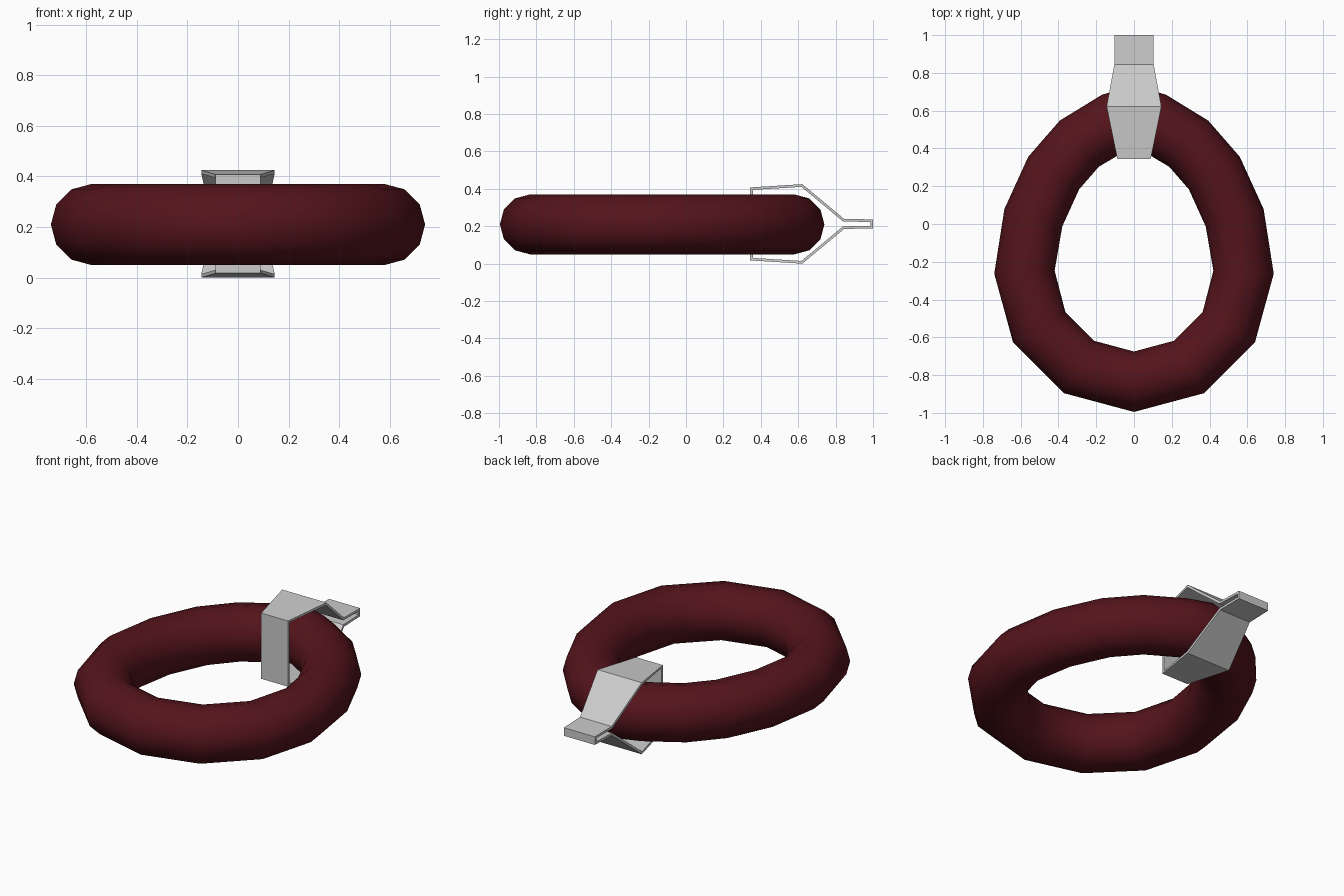
import bpy, bmesh, math
from mathutils import Vector

if "Cube" in bpy.data.objects:
    bpy.data.objects.remove(bpy.data.objects["Cube"])

MID = 0.2125


def finish(bm, name):
    bmesh.ops.recalc_face_normals(bm, faces=bm.faces[:])
    me = bpy.data.meshes.new(name)
    bm.to_mesh(me)
    bm.free()
    ob = bpy.data.objects.new(name, me)
    bpy.context.collection.objects.link(ob)
    return ob


# Ring: 12-sided tube swept along an egg-shaped closed path
R, CY, TUBE, SIDES = 0.58, -0.255, 0.16, 12
half = [(R * math.sin(math.radians(a)), CY - R * math.cos(math.radians(a)))
        for a in (0, 30, 60, 90)]
half += [(0.533, 0.033), (0.425, 0.27), (0.29, 0.425), (0.1, 0.54), (0, 0.58)]
path = [Vector(p) for p in half + [(-x, y) for x, y in half[-2:0:-1]]]

bm = bmesh.new()
rings = []
for i, p in enumerate(path):
    a = (p - path[i - 1]).normalized()
    b = (path[(i + 1) % len(path)] - p).normalized()
    t = (a + b).normalized()
    out = Vector((t.y, -t.x))
    ring = []
    for k in range(SIDES):
        ang = math.tau * k / SIDES
        q = p + out * TUBE * math.cos(ang)
        ring.append(bm.verts.new((q.x, q.y, 0.21 + TUBE * math.sin(ang))))
    rings.append(ring)
for i, r in enumerate(rings):
    s = rings[(i + 1) % len(rings)]
    for k in range(SIDES):
        n = (k + 1) % SIDES
        bm.faces.new((r[k], s[k], s[n], r[n]))
body = finish(bm, "ring_tube")
for f in body.data.polygons:
    f.use_smooth = True
mat = bpy.data.materials.new("dark_red")
mat.diffuse_color = (0.09, 0.007, 0.011, 1)
mat.use_nodes = True
mat.node_tree.nodes["Principled BSDF"].inputs["Base Color"].default_value = mat.diffuse_color
body.data.materials.append(mat)

# Clip: thin bent strip around the ring; (y, height from middle, half width)
T = 0.014
prof = [(0.343, 0.195, 0.088), (0.622, 0.2125, 0.145),
        (0.845, 0.027, 0.104), (1.0, 0.024, 0.102)]
loop = prof + [(y, -h, w) for y, h, w in reversed(prof)]
pts = [Vector((y, h)) for y, h, w in loop]

bm = bmesh.new()
sections = []
for i, p in enumerate(pts):
    a = (p - pts[i - 1]).normalized()
    b = (pts[(i + 1) % len(pts)] - p).normalized()
    na, nb = Vector((a.y, -a.x)), Vector((b.y, -b.x))
    inner = p + (na + nb) * T / (1 + na.dot(nb))
    w = loop[i][2]
    sections.append([bm.verts.new((x, q.x, MID + q.y))
                     for x, q in ((-w, p), (w, p), (w, inner), (-w, inner))])
for i, r in enumerate(sections):
    s = sections[(i + 1) % len(sections)]
    for k in range(4):
        n = (k + 1) % 4
        bm.faces.new((r[k], s[k], s[n], r[n]))
finish(bm, "clasp_strip")
